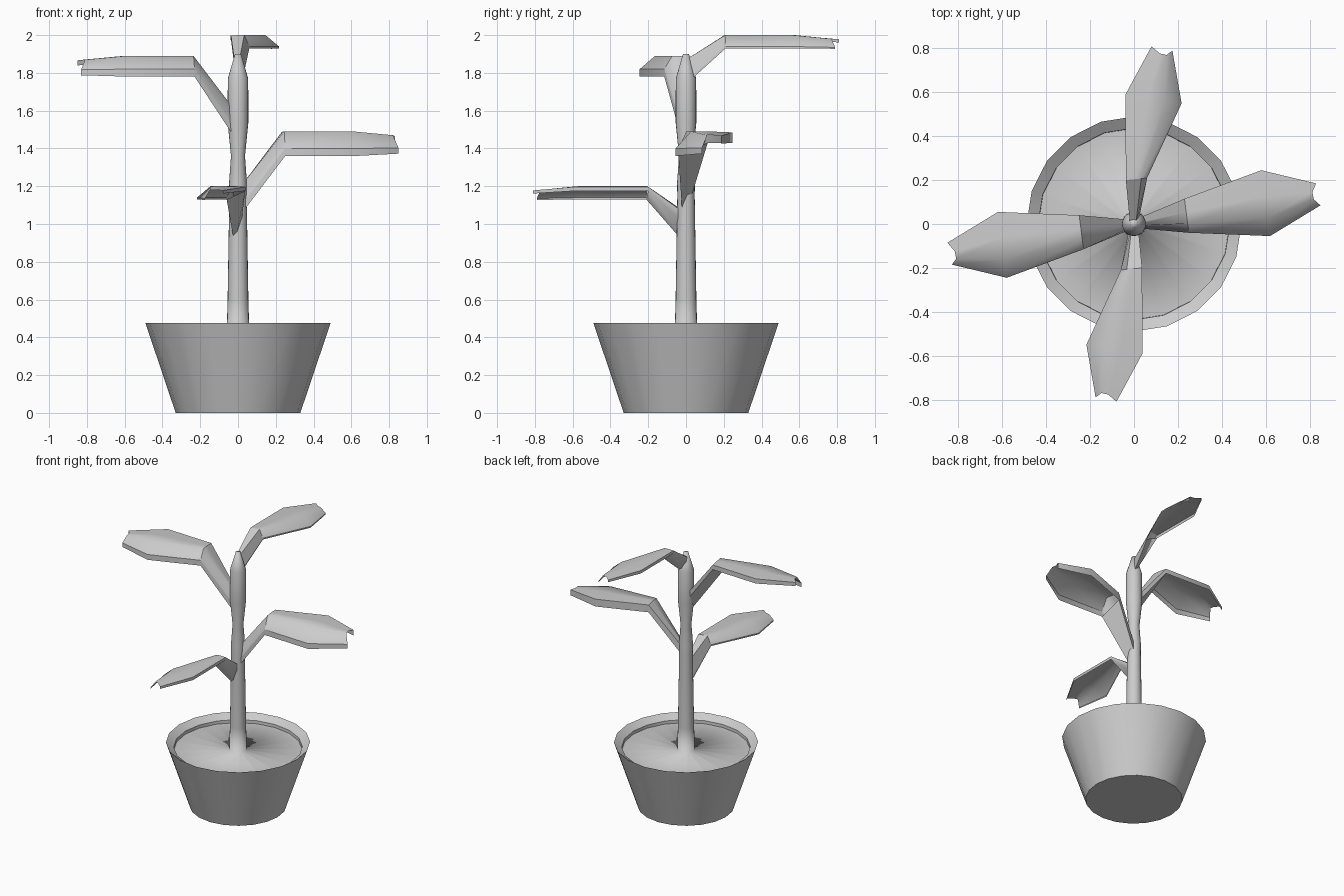
import bpy
import bmesh
import math

cube = bpy.data.objects.get("Cube")
if cube:
    bpy.data.objects.remove(cube, do_unlink=True)

grey = bpy.data.materials.new("plain_grey")
grey.use_nodes = True
grey.diffuse_color = (0.6, 0.6, 0.6, 1)
grey.node_tree.nodes["Principled BSDF"].inputs["Base Color"].default_value = (0.6, 0.6, 0.6, 1)


def finish(bm, name, angle):
    mesh = bpy.data.meshes.new(name)
    bm.to_mesh(mesh)
    bm.free()
    mesh.materials.append(grey)
    obj = bpy.data.objects.new(name, mesh)
    bpy.context.collection.objects.link(obj)
    bpy.ops.object.select_all(action='DESELECT')
    obj.select_set(True)
    bpy.context.view_layer.objects.active = obj
    bpy.ops.object.shade_smooth_by_angle(angle=math.radians(angle))
    return obj


def lathe(name, profile, sides, angle):
    """Turn (radius, z) points around the z axis and cap both ends."""
    bm = bmesh.new()
    rings = []
    for r, z in profile:
        rings.append([bm.verts.new((r * math.cos(i * math.tau / sides),
                                    r * math.sin(i * math.tau / sides), z))
                      for i in range(sides)])
    for a, b in zip(rings, rings[1:]):
        for i in range(sides):
            j = (i + 1) % sides
            bm.faces.new((a[i], a[j], b[j], b[i]))
    bm.faces.new(rings[0][::-1])
    bm.faces.new(rings[-1])
    bmesh.ops.recalc_face_normals(bm, faces=bm.faces)
    return finish(bm, name, angle)


def leaf(name, place, top, root_top, root_bottom, stations, section):
    """Loft a bent sheet: stalk root, stalk end, widest part, notched tip.
    A station is (reach, offset) of the straight edge and of the wide edge;
    the section holds (fraction across, drop below the crest)."""
    bm = bmesh.new()
    deepest = max(d for _, d in section)
    rows = []
    for k, (s0, w0, s1, w1) in enumerate(stations):
        row = []
        for f, d in section:
            s, w = s0 + (s1 - s0) * f, w0 + (w1 - w0) * f
            z = top - d
            if k == 0:
                z = root_top - d / deepest * (root_top - root_bottom)
            elif k == len(stations) - 1:
                z = top - 0.02 - d * 0.75
                if 0 < f < 1:
                    s -= 0.025
            x, y = place(s, w)
            row.append(bm.verts.new((x, y, z)))
        rows.append(row)
    for a, b in zip(rows, rows[1:]):
        for i in range(len(section) - 1):
            bm.faces.new((a[i], a[i + 1], b[i + 1], b[i]))
    # Closed underside of the stalk
    root, end = rows[0], rows[1]
    bm.faces.new((root[-1], root[0], end[0], end[-1]))
    # Sharp bend and sharp folded lips
    for edge in bm.edges:
        bend = all(v in end for v in edge.verts)
        lip = any(all(v in [r[i] for r in rows] for v in edge.verts) for i in (1, -2))
        edge.smooth = not (bend or lip)
    bm.normal_update()
    if sum(f.normal.z * f.calc_area() for f in bm.faces) < 0:
        bmesh.ops.reverse_faces(bm, faces=bm.faces)
    return finish(bm, name, 65)


# Pot with sloped rim
lathe("pot", [(0.33, 0), (0.49, 0.475), (0.437, 0.44), (0.435, 0.37)], 20, 35)

# Soil flowing into a stem with a waist and a tapered top
lathe("soil_and_stem", [(0.2, 0.38), (0.436, 0.417), (0.06, 0.42), (0.055, 0.6),
                        (0.046, 1.15), (0.047, 1.22), (0.037, 1.36), (0.055, 1.54),
                        (0.054, 1.77), (0.016, 1.9)], 20, 100)

# Leaf outlines: side pair and front/back pair
side_plan = [(0, -0.018, 0, 0.018), (0.25, -0.04, 0.23, 0.115),
             (0.62, -0.055, 0.58, 0.245), (0.85, 0.085, 0.83, 0.185)]
end_plan = [(0, -0.018, 0, 0.018), (0.2, -0.037, 0.21, 0.06),
            (0.59, -0.039, 0.55, 0.217), (0.81, 0.08, 0.79, 0.175)]

# Arched cross-sections with folded edges
roll_straight = [(0, 0.13), (0, 0.09), (0.27, 0), (0.6, 0), (1, 0.005), (1, 0.06)]
roll_wide = [(0, 0.04), (0, 0.005), (0.4, 0), (0.73, 0), (1, 0.07), (1, 0.11)]
roll_end = [(0, 0.025), (0, 0.003), (0.4, 0), (0.72, 0), (1, 0.06), (1, 0.07)]

leaf("front_leaf", lambda s, w: (-w, -s), 1.2, 1.06, 0.89, end_plan, roll_end)
leaf("left_leaf", lambda s, w: (s, w), 1.49, 1.18, 1.03, side_plan, roll_straight)
leaf("right_leaf", lambda s, w: (-s, -w), 1.89, 1.58, 1.43, side_plan, roll_wide)
leaf("back_leaf", lambda s, w: (w, s), 2.0, 1.87, 1.74, end_plan, roll_end)
